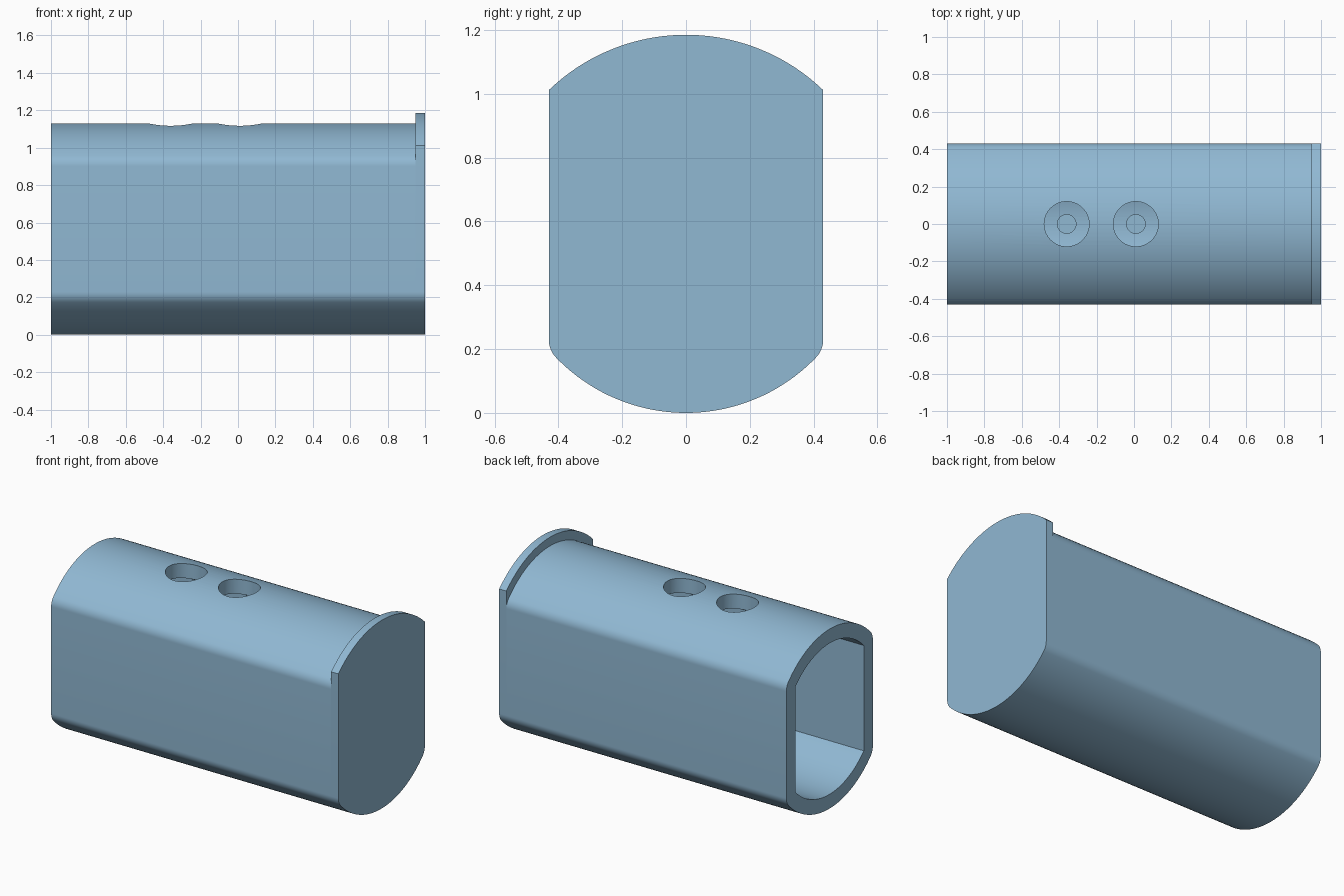
import bpy, bmesh, math

if "Cube" in bpy.data.objects:
    bpy.data.objects.remove(bpy.data.objects["Cube"])

ZC = 0.565          # height of the section centre
HALF = 0.43         # half width of the flat sides
HOLES_X = (-0.36, 0.01)

blue = bpy.data.materials.new("light blue")
blue.diffuse_color = (0.28, 0.48, 0.65, 1)
blue.use_nodes = True
blue.node_tree.nodes["Principled BSDF"].inputs["Base Color"].default_value = blue.diffuse_color


def quarter(half, radius, fillet, n=20):
    """Upper right quarter of the section, from the side up to the crown."""
    pts = []
    if fillet:
        cy = half - fillet
        cz = math.sqrt((radius - fillet) ** 2 - cy ** 2)
        start = math.atan2(cz, cy)
        pts = [(cy + fillet * math.cos(start * i / 8),
                cz + fillet * math.sin(start * i / 8)) for i in range(8)]
    else:
        start = math.acos(half / radius)
    for i in range(n + 1):
        a = start + (math.pi / 2 - start) * i / n
        pts.append((radius * math.cos(a), radius * math.sin(a)))
    return pts


def section(top, bottom):
    """Mirror the quarters into a closed loop."""
    return (top + [(-y, z) for y, z in top[-2::-1]]
            + [(-y, -z) for y, z in bottom] + [(y, -z) for y, z in bottom[-2::-1]])


def extrude(name, loop, x0, x1):
    bm = bmesh.new()
    face = bm.faces.new([bm.verts.new((x0, y, z + ZC)) for y, z in loop])
    res = bmesh.ops.extrude_face_region(bm, geom=[face], use_keep_orig=True)
    verts = [v for v in res["geom"] if isinstance(v, bmesh.types.BMVert)]
    bmesh.ops.translate(bm, verts=verts, vec=(x1 - x0, 0, 0))
    bmesh.ops.recalc_face_normals(bm, faces=bm.faces[:])
    mesh = bpy.data.meshes.new(name)
    bm.to_mesh(mesh)
    bm.free()
    ob = bpy.data.objects.new(name, mesh)
    bpy.context.collection.objects.link(ob)
    mesh.materials.append(blue)
    return ob


def drill(name, x, radius, z0, z1):
    bpy.ops.mesh.primitive_cylinder_add(vertices=64, radius=radius, depth=z1 - z0,
                                        location=(x, 0, (z0 + z1) / 2))
    ob = bpy.context.object
    ob.name = name
    ob.data.materials.append(blue)
    return ob


def cut(target, cutter):
    cutter.hide_render = True
    mod = target.modifiers.new("cut", "BOOLEAN")
    mod.operation = "DIFFERENCE"
    mod.solver = "EXACT"
    mod.object = cutter
    bpy.context.view_layer.objects.active = target
    bpy.ops.object.modifier_apply(modifier=mod.name)
    bpy.data.objects.remove(cutter)


# Hollow sleeve, open at the left end
outer = quarter(HALF, 0.565, 0.08)
inner = quarter(HALF - 0.09, 0.475, 0)
sleeve = extrude("sleeve", section(outer, outer), -1, 0.95)
cut(sleeve, extrude("cavity_cutter", section(inner, inner), -1.1, 1.1))

# Wide holes in the roof, small blind holes in the floor below them
for x in HOLES_X:
    cut(sleeve, drill("roof_hole_cutter", x, 0.12, 0.8, 1.3))
    cut(sleeve, drill("floor_hole_cutter", x, 0.05, 0.04, 0.3))

# End plate with a raised upper lip
cap = extrude("end_plate", section(quarter(HALF, 0.62, 0), outer), 0.95, 1)

for ob in (sleeve, cap):
    bpy.ops.object.select_all(action="DESELECT")
    ob.select_set(True)
    bpy.context.view_layer.objects.active = ob
    bpy.ops.object.shade_smooth_by_angle(angle=math.radians(30))
